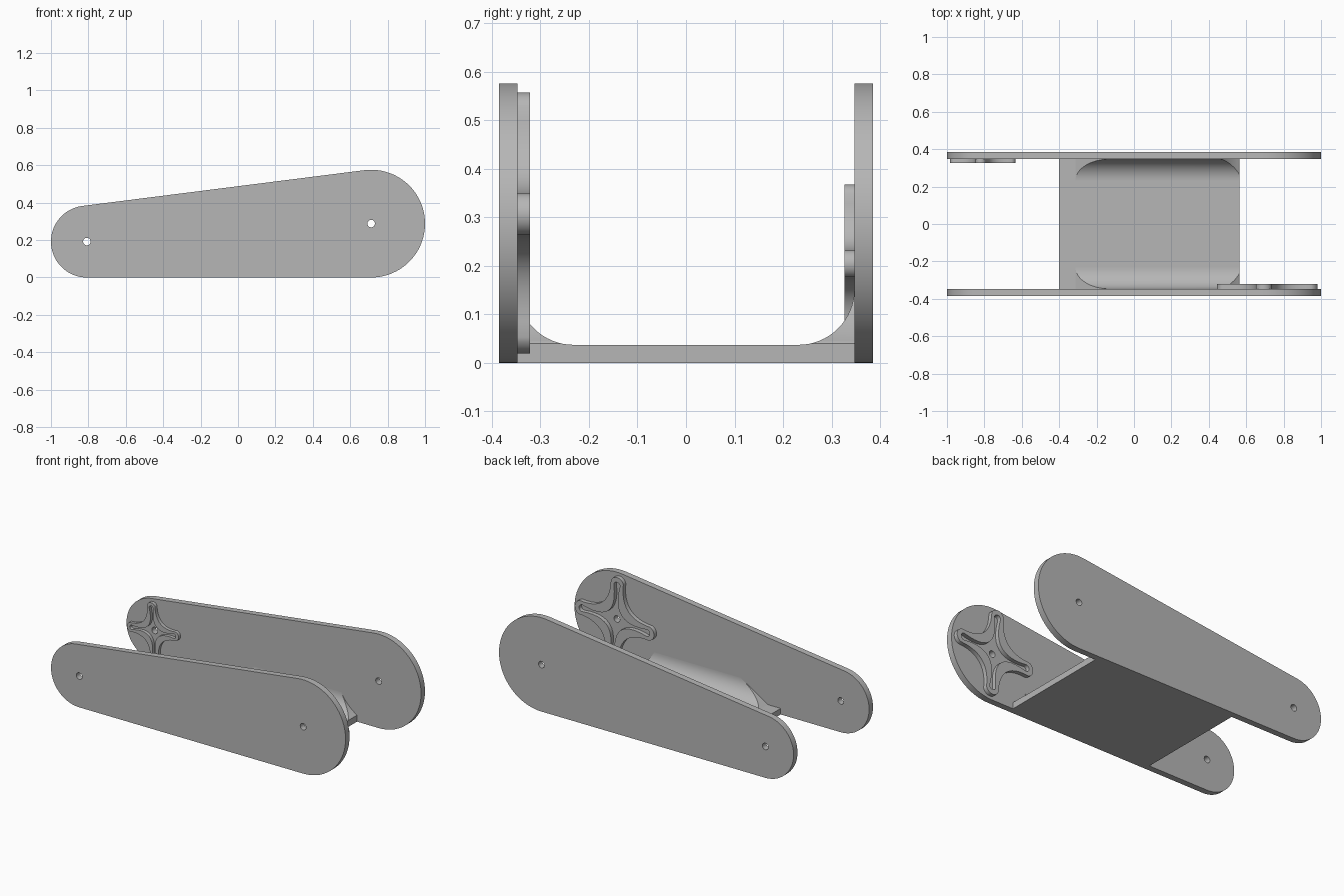
import bpy, bmesh
from math import sin, cos, pi, radians, asin, hypot, atan2, sqrt
from mathutils import Vector

if "Cube" in bpy.data.objects:
    bpy.data.objects.remove(bpy.data.objects["Cube"], do_unlink=True)

grey = bpy.data.materials.new("plain_grey")
grey.use_nodes = True
COLOR = (0.47, 0.47, 0.47, 1)
grey.diffuse_color = COLOR
grey.node_tree.nodes["Principled BSDF"].inputs["Base Color"].default_value = COLOR

BIG, BIG_R = Vector((0.712, 0.288)), 0.288
SMALL, SMALL_R = Vector((-0.808, 0.192)), 0.192
INNER, OUTER = 0.347, 0.385          # plate faces in y
BASE_TOP, FILLET_R = 0.037, 0.115
BASE_X = (-0.4, 0.565)


def arc(center, r, a0, a1, n):
    return [center + r * Vector((cos(a), sin(a)))
            for a in (a0 + (a1 - a0) * i / n for i in range(n + 1))]


def circle(center, r, n=32):
    return arc(center, r, 0, 2 * pi, n)[:-1]


def finish(ob):
    ob.data.materials.clear()
    ob.data.materials.append(grey)
    bpy.ops.object.select_all(action='DESELECT')
    ob.select_set(True)
    bpy.context.view_layer.objects.active = ob
    bpy.ops.object.shade_smooth_by_angle(angle=radians(30))


def slab(name, loops, y0, y1):
    """Extrude closed x-z loops (inner loops become holes) from y0 to y1."""
    cu = bpy.data.curves.new(name, 'CURVE')
    cu.dimensions, cu.fill_mode = '2D', 'BOTH'
    cu.extrude = abs(y1 - y0) / 2
    for loop in loops:
        sp = cu.splines.new('POLY')
        sp.points.add(len(loop) - 1)
        for p, co in zip(sp.points, loop):
            p.co = (co.x, co.y, 0, 1)
        sp.use_cyclic_u = True
    ob = bpy.data.objects.new(name, cu)
    bpy.context.collection.objects.link(ob)
    ob.rotation_euler.x = pi / 2
    ob.location.y = (y0 + y1) / 2
    bpy.ops.object.select_all(action='DESELECT')
    ob.select_set(True)
    bpy.context.view_layer.objects.active = ob
    bpy.ops.object.convert(target='MESH')
    ob = bpy.context.object
    bm = bmesh.new()
    bm.from_mesh(ob.data)
    bmesh.ops.remove_doubles(bm, verts=bm.verts, dist=1e-5)
    bmesh.ops.recalc_face_normals(bm, faces=bm.faces)
    bm.to_mesh(ob.data)
    bm.free()
    finish(ob)


def star(center, reach, tip_r, valley, bend):
    """Four rounded tips joined by sides that pass through the valley radius."""
    pts = []
    for k in range(4):
        a = k * pi / 2 + radians(4.5)
        tip = center + (reach - tip_r) * Vector((cos(a), sin(a)))
        pts += arc(tip, tip_r, a - bend, a + bend, 10)
        b = a + pi / 2
        nxt = center + (reach - tip_r) * Vector((cos(b), sin(b)))
        p0 = pts[-1]
        p2 = nxt + tip_r * Vector((cos(b - bend), sin(b - bend)))
        mid = center + valley * Vector((cos(a + pi / 4), sin(a + pi / 4)))
        ctrl = 2 * mid - (p0 + p2) / 2
        pts += [(1 - t) ** 2 * p0 + 2 * t * (1 - t) * ctrl + t * t * p2
                for t in (i / 12 for i in range(1, 12))]
    return pts


# Side plates: two round ends joined by tangent lines, with pivot holes
d = BIG - SMALL
top = atan2(d.y, d.x) + pi / 2 + asin((BIG_R - SMALL_R) / hypot(d.x, d.y))
outline = arc(BIG, BIG_R, -pi / 2, top, 40) + arc(SMALL, SMALL_R, top, 1.5 * pi, 40)
holes = [circle(BIG, 0.02), circle(SMALL, 0.02)]
slab("front_plate", [outline] + holes, -OUTER, -INNER)
slab("back_plate", [outline] + holes, INNER, OUTER)

# Star-shaped mounts with a cross slot on the inner plate faces
for name, c, s, y0, y1 in (("front_star_mount", BIG, 0.27, -INNER, -0.322),
                           ("back_star_mount", SMALL, 0.176, 0.327, INNER)):
    slab(name, [star(c, s, s * 0.165, s * 0.46, 1.25),
                star(c, s * 0.89, s * 0.08, s * 0.24, 1.4)], y0, y1)

# Bridge floor between the plates
bpy.ops.mesh.primitive_cube_add(size=1, location=(sum(BASE_X) / 2, 0, BASE_TOP / 2))
floor = bpy.context.object
floor.name = "bridge_floor"
floor.scale = (BASE_X[1] - BASE_X[0], 2 * INNER, BASE_TOP)
bpy.ops.object.transform_apply(location=False, rotation=False, scale=True)
finish(floor)


# Concave fillets, cut back on a slope at one end and a round at the other
def fillet(name, side):
    bm = bmesh.new()
    rows = []
    for i in range(17):
        a = pi / 2 * i / 16
        y = INNER - FILLET_R + FILLET_R * sin(a)
        z = BASE_TOP + FILLET_R * (1 - cos(a))
        left = -0.313 + (z - BASE_TOP) * 1.6
        right = min(BASE_X[1], BIG.x - sqrt(BIG_R ** 2 - (BIG.y - z) ** 2))
        rows.append([bm.verts.new((x, side * w, z)) for x, w in
                     ((left, INNER), (left, y), (right, y), (right, INNER))])
    for r, q in zip(rows, rows[1:]):
        for j in range(4):
            k = (j + 1) % 4
            bm.faces.new((r[j], r[k], q[k], q[j]))
    bm.faces.new(rows[0])
    bmesh.ops.remove_doubles(bm, verts=bm.verts, dist=1e-5)
    bmesh.ops.recalc_face_normals(bm, faces=bm.faces)
    me = bpy.data.meshes.new(name)
    bm.to_mesh(me)
    bm.free()
    ob = bpy.data.objects.new(name, me)
    bpy.context.collection.objects.link(ob)
    finish(ob)


fillet("front_fillet", -1)
fillet("back_fillet", 1)
